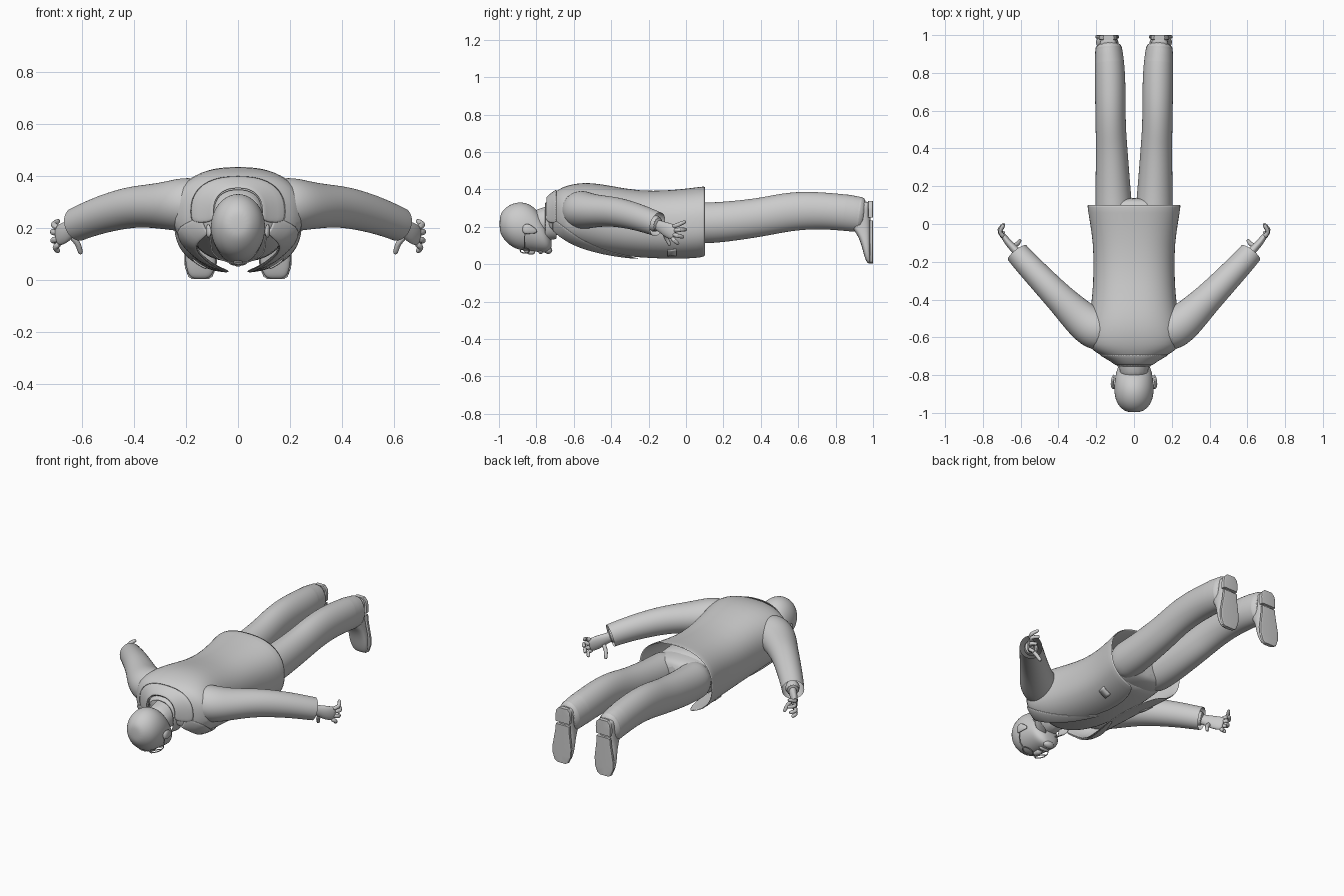
import bpy, bmesh, math
from mathutils import Vector, Matrix


def finish(bm, name, mirror=False, sub=2, thick=0):
    bmesh.ops.recalc_face_normals(bm, faces=bm.faces)
    me = bpy.data.meshes.new(name)
    bm.to_mesh(me)
    bm.free()
    ob = bpy.data.objects.new(name, me)
    bpy.context.collection.objects.link(ob)
    if thick:
        m = ob.modifiers.new("thickness", 'SOLIDIFY')
        m.thickness, m.offset = thick, 0
    if sub:
        ob.modifiers.new("smooth", 'SUBSURF').levels = sub
        ob.modifiers["smooth"].render_levels = sub
    if mirror:
        ob.modifiers.new("mirror", 'MIRROR').use_mirror_merge = False
    bpy.context.view_layer.objects.active = ob
    ob.select_set(True)
    bpy.ops.object.shade_smooth_by_angle(angle=math.radians(40))
    ob.select_set(False)
    return ob


def spow(v, p):
    return math.copysign(abs(v) ** (2 / p), v)


def tube(name, rows, axis=None, ref=(0, 0, 1), n=16, p=2.0, caps=(True, True), **kw):
    """Loft of (x, y, z, half_width, half_height) sections."""
    bm = bmesh.new()
    c = [Vector(r[:3]) for r in rows]
    rings = []
    for i, r in enumerate(rows):
        t = Vector(axis) if axis else (c[min(i + 1, len(c) - 1)] - c[max(i - 1, 0)]).normalized()
        side = t.cross(Vector(ref)).normalized()
        up = side.cross(t)
        rings.append([bm.verts.new(c[i] + side * r[3] * spow(math.cos(a), p) + up * r[4] * spow(math.sin(a), p))
                      for a in [2 * math.pi * k / n for k in range(n)]])
    for a, b in zip(rings, rings[1:]):
        for k in range(n):
            bm.faces.new((a[k], a[(k + 1) % n], b[(k + 1) % n], b[k]))
    for use, ring in zip(caps, (rings[0], rings[-1])):
        if use:
            bm.faces.new(ring)
    return finish(bm, name, **kw)


def sheet(name, rows, n=24, p=2.4, **kw):
    """Open wrap around the body: (y, top, bottom, half_width, start_deg, end_deg), 0 deg = chest centre."""
    bm = bmesh.new()
    grid = []
    for y, top, bot, rx, a0, a1 in rows:
        angs = [math.radians(a0 + (a1 - a0) * k / n) for k in range(n + 1)]
        grid.append([bm.verts.new((rx * spow(math.sin(a), p), y,
                                   (top + bot) / 2 - (top - bot) / 2 * spow(math.cos(a), p))) for a in angs])
    for a, b in zip(grid, grid[1:]):
        for k in range(n):
            bm.faces.new((a[k], a[k + 1], b[k + 1], b[k]))
    return finish(bm, name, **kw)


def ball(name, loc, size, mirror=False):
    bm = bmesh.new()
    bmesh.ops.create_uvsphere(bm, u_segments=16, v_segments=10, radius=1,
                              matrix=Matrix.Translation(loc) @ Matrix.Diagonal((*size, 1)))
    return finish(bm, name, mirror, 0)


Y = (0, 1, 0)

# head, neck and facial features (face points down)
head = [(-.997, .215, .03, .035), (-.985, .215, .06, .068), (-.95, .21, .093, .108), (-.90, .205, .107, .131),
        (-.85, .2, .107, .131), (-.80, .182, .1, .118), (-.76, .15, .09, .09), (-.735, .122, .068, .06),
        (-.718, .112, .035, .033)]
tube("head", [(0, y, z, a, b) for y, z, a, b in head], Y)
tube("neck", [(0, -.83, .215, .078, .08), (0, -.74, .225, .078, .082), (0, -.64, .25, .09, .09)], Y)
tube("nose", [(0, -.875, .085, .01, .012), (0, -.845, .068, .014, .018), (0, -.815, .066, .022, .018),
              (0, -.805, .072, .014, .01)], Y, n=10)
ball("lips", (0, -.777, .066), (.035, .012, .012))
ball("chin", (0, -.737, .075), (.035, .022, .02))
tube("ear", [(.106, -.875, .185, .006, .012), (.113, -.865, .188, .01, .027), (.115, -.84, .19, .01, .03),
             (.11, -.81, .18, .008, .016), (.106, -.797, .175, .005, .008)], Y, n=10, mirror=True)

# glasses
ring = [(.045 + .032 * math.cos(a), -.862 + .024 * math.sin(a), .072 + .012 * math.cos(a), .003, .003)
        for a in [2 * math.pi * k / 20 for k in range(21)]]
tube("glasses_rim", ring, n=6, sub=0, mirror=True)
tube("glasses_arm", [(.077, -.864, .084, .003, .003), (.1, -.864, .11, .003, .003), (.112, -.86, .2, .003, .003)],
     ref=Y, n=6, sub=0, mirror=True)
tube("glasses_bridge", [(-.015, -.866, .062, .003, .003), (.015, -.866, .062, .003, .003)], n=6, sub=0)

# shirt body and collar
shirt = [(-.69, .25, .09, .09), (-.64, .26, .17, .12), (-.55, .255, .2, .145), (-.4, .235, .195, .165),
         (-.2, .215, .19, .155), (0, .22, .195, .14), (.07, .22, .19, .12)]
tube("shirt", [(0, y, z, a, b) for y, z, a, b in shirt], Y, p=2.3)
sheet("shirt_collar", [(-.755, .325, .125, .088, 8, 352), (-.72, .345, .13, .1, 12, 348),
                       (-.69, .36, .125, .115, 25, 335)], sub=1, thick=.006)

# jacket: open at the front, hollow at the hem
jacket = [(-.738, .345, .17, .09, 62), (-.715, .37, .15, .125, 52), (-.675, .4, .125, .205, 42),
          (-.64, .415, .105, .245, 37), (-.58, .43, .08, .25, 31), (-.5, .432, .062, .235, 25),
          (-.4, .415, .046, .218, 18), (-.25, .387, .036, .21, 8), (-.1, .39, .03, .212, 5),
          (.02, .402, .03, .232, 9), (.105, .415, .032, .246, 18)]
sheet("jacket", [(y, t, b, w, g, 360 - g) for y, t, b, w, g in jacket], n=36, sub=1, thick=.008)
lapel_width = [30, 34, 34, 32, 26, 20, 13, 3]
sheet_rows = [(y, t + .009, b - .009, w + .009, g - 1, g + d) for (y, t, b, w, g), d in zip(jacket, lapel_width)]
sheet("lapel", sheet_rows[1:], n=6, sub=1, thick=.006, mirror=True)
sheet("jacket_collar", [(-.748, .352, .16, .094, 80, 280), (-.725, .375, .145, .12, 72, 288),
                        (-.69, .4, .125, .185, 76, 284)], sub=1, thick=.007)
sheet("pocket_flap", [(-.1, .395, .024, .217, 30, 48), (-.05, .4, .024, .224, 31, 49)],
      n=5, sub=0, thick=.006, mirror=True)

# sleeves, open at the cuff
tube("sleeve", [(.12, -.58, .29, .1, .1), (.21, -.56, .29, .115, .108), (.28, -.505, .285, .1, .092),
                (.36, -.425, .284, .085, .083), (.43, -.355, .277, .077, .08), (.53, -.25, .25, .07, .073),
                (.6, -.175, .222, .065, .068), (.618, -.152, .214, .064, .067)], caps=(True, False), mirror=True)
tube("shirt_cuff", [(.58, -.195, .227, .045, .05), (.63, -.137, .208, .043, .047)], caps=(True, True), sub=1,
     mirror=True)

# hands
tube("palm", [(.6, -.17, .215, .024, .03), (.635, -.13, .2, .022, .032), (.665, -.1, .182, .02, .043),
              (.69, -.065, .17, .016, .042), (.695, -.055, .167, .01, .032)], n=12, mirror=True)
fingers = [("index_finger", (.69, -.07, .2), (.712, -.04, .212), (.688, -.002, .228)),
           ("middle_finger", (.69, -.065, .18), (.717, -.03, .185), (.685, .003, .185)),
           ("ring_finger", (.69, -.068, .158), (.715, -.042, .152), (.69, -.012, .145)),
           ("little_finger", (.685, -.075, .14), (.705, -.06, .125), (.688, -.04, .108)),
           ("thumb", (.645, -.12, .175), (.615, -.105, .14), (.603, -.085, .1))]
for nm, a, b, c in fingers:
    a, b, c = Vector(a), Vector(b), Vector(c)
    pts = [a, a.lerp(b, .5), b, b.lerp(c, .5), b.lerp(c, .88), c]
    rad = [.013, .013, .0125, .0115, .0105, .006]
    tube(nm, [(*q, r, r) for q, r in zip(pts, rad)], n=8, sub=1, mirror=True)

# trousers
tube("trouser_seat", [(0, -.1, .22, .17, .12), (0, .02, .22, .19, .125), (0, .1, .22, .19, .115),
                      (0, .14, .22, .12, .09)], Y, p=2.5)
tube("trouser_leg", [(.105, 0, .22, .098, .11), (.108, .1, .22, .1, .112), (.112, .2, .225, .094, .11),
                     (.118, .4, .25, .085, .105), (.123, .5, .272, .082, .106), (.125, .62, .288, .082, .105),
                     (.126, .75, .285, .083, .1), (.13, .86, .275, .08, .1), (.134, .93, .265, .072, .096)],
     caps=(True, False), mirror=True)
tube("trouser_hem", [(.13, .85, .276, .08, .1), (.134, .925, .266, .073, .097), (.137, .96, .262, .068, .092)],
     caps=(False, True), sub=1, mirror=True)

# shoes: toes point down, soles face +y
upper = [(.004, .975, .025), (.015, .962, .045), (.06, .948, .06), (.11, .936, .061), (.16, .915, .055),
         (.2, .88, .05), (.26, .87, .048), (.31, .9, .048), (.335, .945, .034)]
tube("shoe_upper", [(.145 - z * .03, (y + .988) / 2, z, w, (.988 - y) / 2) for z, y, w in upper],
     (0, 0, 1), Y, p=2.8, mirror=True)
sole = [(.003, .03), (.012, .046), (.05, .061), (.1, .063), (.15, .055), (.2, .047), (.235, .045)]
tube("shoe_sole", [(.145 - z * .03, .991, z, w, .009) for z, w in sole], (0, 0, 1), Y, p=8, sub=0, mirror=True)
heel = [(.25, .048), (.29, .05), (.32, .045), (.338, .028)]
tube("shoe_heel", [(.145 - z * .03, .987, z, w, .013) for z, w in heel], (0, 0, 1), Y, p=8, sub=0, mirror=True)
